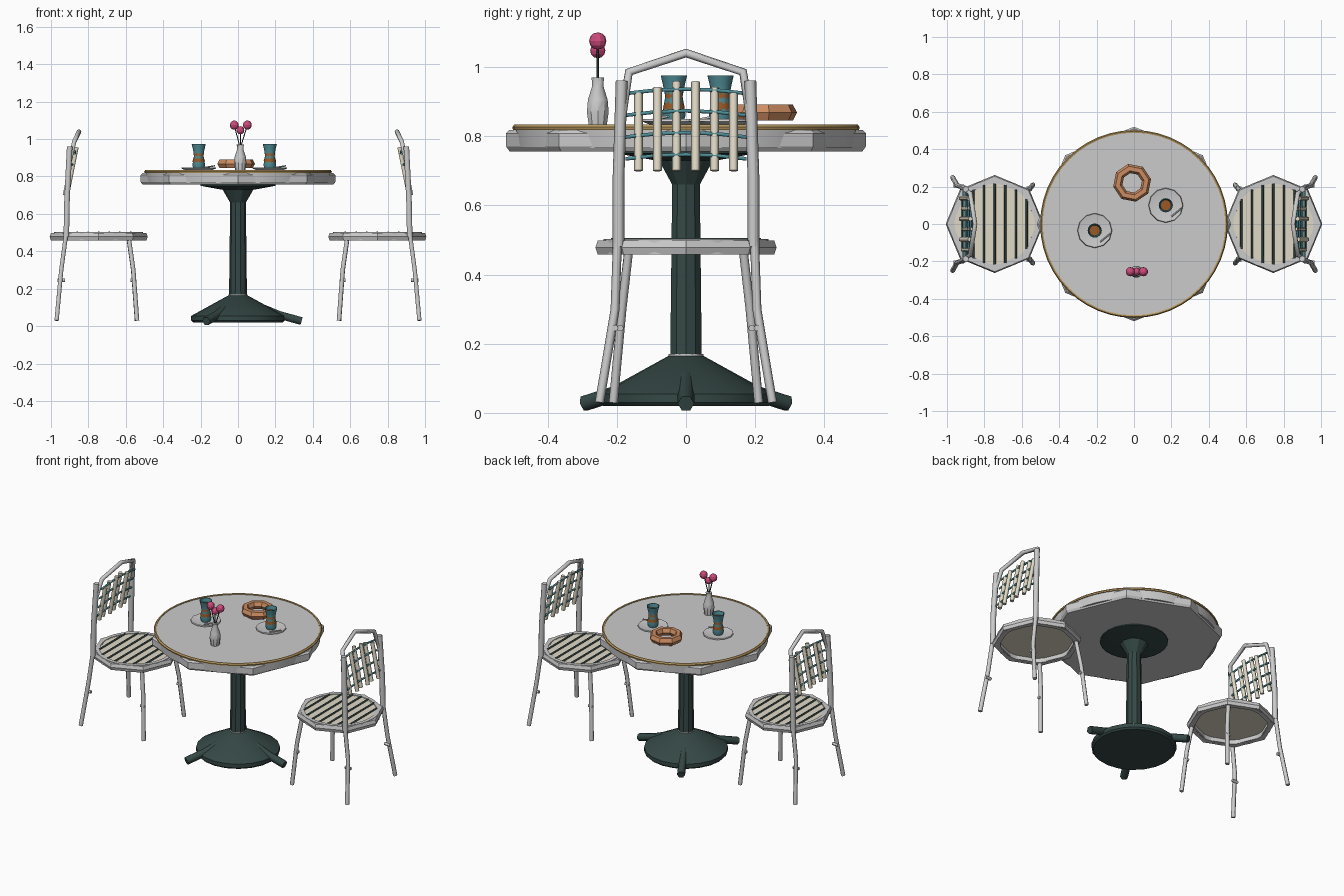
import bpy, math
from math import sin, cos, pi, radians

if "Cube" in bpy.data.objects:
    bpy.data.objects.remove(bpy.data.objects["Cube"])

def mat(name, c):
    m = bpy.data.materials.new(name)
    m.diffuse_color = (*c, 1)
    m.use_nodes = True
    m.node_tree.nodes["Principled BSDF"].inputs["Base Color"].default_value = m.diffuse_color
    return m

GREEN = mat("dark_green", (0.035, 0.065, 0.06))
TEAL = mat("teal", (0.08, 0.27, 0.31))
CREAM = mat("cream", (0.74, 0.69, 0.56))
GOLD = mat("gold", (0.5, 0.33, 0.12))
BREAD = mat("bread", (0.6, 0.26, 0.12))
TEA = mat("tea", (0.32, 0.1, 0.02))
PINK = mat("pink", (0.6, 0.07, 0.2))

def finish(o, name, m=None, smooth=True):
    o.name = name
    if m:
        o.data.materials.append(m)
    bpy.context.view_layer.objects.active = o
    for other in bpy.context.selected_objects:
        other.select_set(False)
    o.select_set(True)
    if smooth:
        bpy.ops.object.shade_smooth_by_angle(angle=radians(35))
    return o

def lathe(name, prof, at=(0, 0), n=32, m=None, closed=False, smooth=True, rot=0):
    """Revolve (radius, z) points; closed joins the last point to the first."""
    k = len(prof)
    v = [(at[0] + r * cos(rot + 2 * pi * i / n), at[1] + r * sin(rot + 2 * pi * i / n), z)
         for i in range(n) for r, z in prof]
    f = []
    for i in range(n):
        j = (i + 1) % n
        for a in range(k if closed else k - 1):
            b = (a + 1) % k
            f.append((i * k + a, j * k + a, j * k + b, i * k + b))
    if not closed:
        f.append([i * k for i in reversed(range(n))])
        f.append([i * k + k - 1 for i in range(n)])
    me = bpy.data.meshes.new(name)
    me.from_pydata(v, [], f)
    o = bpy.data.objects.new(name, me)
    bpy.context.collection.objects.link(o)
    return finish(o, name, m, smooth)

def tube(name, pts, r, m=None, res=1):
    """Round rod through the points, as mesh."""
    cu = bpy.data.curves.new(name, 'CURVE')
    cu.dimensions = '3D'
    cu.bevel_depth, cu.bevel_resolution, cu.use_fill_caps = r, res, True
    s = cu.splines.new('POLY')
    s.points.add(len(pts) - 1)
    for p, q in zip(s.points, pts):
        p.co = (*q, 1)
    o = bpy.data.objects.new(name, cu)
    bpy.context.collection.objects.link(o)
    for other in bpy.context.selected_objects:
        other.select_set(False)
    bpy.context.view_layer.objects.active = o
    o.select_set(True)
    bpy.ops.object.convert(target='MESH')
    return finish(bpy.context.object, name, m, False)

def ball(name, at, r, m):
    bpy.ops.mesh.primitive_uv_sphere_add(segments=10, ring_count=6, radius=r, location=at)
    return finish(bpy.context.object, name, m, False)

# table top, faceted apron and gold edging
lathe("table_top", [(0.49, 0.765), (0.495, 0.828)], n=48)
lathe("table_apron", [(0.51, 0.756), (0.52, 0.77), (0.52, 0.808), (0.51, 0.818)], n=8, smooth=False)
lathe("table_gold_edge", [(0.488, 0.818), (0.5, 0.818), (0.502, 0.826), (0.496, 0.834), (0.488, 0.832)],
      n=48, m=GOLD, closed=True)

# pedestal
lathe("table_mount", [(0.09, 0.73), (0.2, 0.75), (0.2, 0.762)], n=24, m=GREEN)
lathe("table_column", [(0.048, 0.15), (0.042, 0.66), (0.085, 0.735)], n=10, m=GREEN, smooth=False)
lathe("column_collar", [(0.05, 0.162), (0.05, 0.17)], n=16)
lathe("table_base", [(0.24, 0.02), (0.25, 0.03), (0.25, 0.055), (0.05, 0.165)], n=20, m=GREEN)
for i in range(3):
    a = 2 * pi * i / 3
    tube(f"base_foot_{i}", [(d * cos(a), d * sin(a), z) for d, z in
         ((0.05, 0.13), (0.22, 0.06), (0.34, 0.027))], 0.024, GREEN)

# saucers, tea glasses, tea and spoons
for i, at in enumerate([(-0.21, -0.035), (0.17, 0.1)]):
    x, y = at
    lathe(f"saucer_{i}", [(0.06, 0.829), (0.093, 0.843), (0.09, 0.849), (0.05, 0.842)], at, 12)
    lathe(f"tea_glass_{i}", [(0.028, 0.842), (0.034, 0.86), (0.03, 0.885), (0.025, 0.915), (0.032, 0.95),
          (0.038, 0.975), (0.034, 0.975), (0.028, 0.945)], at, 16, TEAL)
    lathe(f"tea_{i}", [(0.03, 0.852), (0.0325, 0.885), (0.026, 0.905), (0.029, 0.951)], at, 10, TEA)
    tube(f"spoon_{i}", [(x + 0.03, y - 0.06, 0.848), (x + 0.085, y - 0.015, 0.857)], 0.004)

# ring bread
lathe("ring_bread", [(0.078 + 0.025 * cos(t * pi / 3), 0.868 + 0.027 * sin(t * pi / 3)) for t in range(6)],
      (-0.01, 0.22), 8, BREAD, closed=True, smooth=False, rot=0.2)

# vase with flowers
lathe("vase", [(0.027, 0.828), (0.033, 0.87), (0.03, 0.905), (0.017, 0.945), (0.019, 0.97)],
      (0.012, -0.255), 10)
for i, (x, z) in enumerate([(-0.02, 1.075), (0.05, 1.075), (0.013, 1.047)]):
    tube(f"flower_stem_{i}", [(0.012, -0.255, 0.95), (x, -0.255, z)], 0.003, GREEN)
    ball(f"flower_{i}", (x, -0.255, z), 0.025 if i < 2 else 0.022, PINK)

def back_x(z):
    """Lean of the chair back at a height."""
    return 0.918 - 0.06 * max(0, z - 0.7) / 0.3

# two chairs facing the table
for s, side in ((-1, "left"), (1, "right")):
    c = (s * 0.745, 0)
    P = lambda x, y, z: (s * x, y, z)
    # seat: faceted outer hoop, round inner hoop, woven panel
    lathe(f"{side}_seat_hoop", [(0.238, 0.46), (0.255, 0.458), (0.262, 0.478), (0.255, 0.499), (0.225, 0.499),
          (0.222, 0.46)], c, 8, closed=True, smooth=False)
    lathe(f"{side}_seat_inner_hoop", [(0.215, 0.458), (0.238, 0.458), (0.238, 0.502), (0.215, 0.502)],
          c, 32, closed=True)
    lathe(f"{side}_seat_panel", [(0.22, 0.486), (0.22, 0.498)], c, 32, m=CREAM)
    for i in range(7):
        d = (i - 3) * 0.057
        h = math.sqrt(0.217 ** 2 - d * d)
        tube(f"{side}_seat_cord_{i}", [(c[0] + d, -h, 0.501), (c[0] + d, h, 0.501)], 0.006, GREEN)
    # back frame running from rear feet over the arch
    half = [(0.97, 0.25, 0.03), (0.945, 0.205, 0.3), (0.918, 0.198, 0.5), (0.912, 0.198, 0.72),
            (0.905, 0.185, 0.86), (0.876, 0.165, 0.985)]
    path = [P(*p) for p in half] + [P(0.85, 0, 1.04)] + [P(x, -y, z) for x, y, z in reversed(half)]
    tube(f"{side}_back_frame", path, 0.013)
    for k, e in ((-1, "a"), (1, "b")):
        tube(f"{side}_upright_sleeve_{e}", [P(0.918, k * 0.195, 0.48), P(0.914, k * 0.195, 0.68),
             P(0.9, k * 0.186, 0.96)], 0.017)
        tube(f"{side}_front_leg_{e}", [P(0.54, k * 0.21, 0.03), P(0.56, k * 0.185, 0.3),
             P(0.585, k * 0.165, 0.475)], 0.013)
        tube(f"{side}_rear_leg_stub_{e}", [P(0.925, k * 0.205, 0.245), P(0.965, k * 0.205, 0.245)], 0.01)
        tube(f"{side}_front_leg_stub_{e}", [P(0.545, k * 0.19, 0.245), P(0.575, k * 0.19, 0.245)], 0.01)
    # woven back: cream uprights and arched teal cross cords
    for i in range(6):
        y = (i - 2.5) * 0.055
        top = 0.965 - 0.3 * abs(y)
        tube(f"{side}_back_slat_{i}", [P(back_x(z) + (0.008 if i % 2 else -0.004), y, z)
             for z in (0.7, 0.83, top)], 0.0125, CREAM)
    for j in range(4):
        z = 0.735 + 0.063 * j
        tube(f"{side}_back_cord_{j}", [P(back_x(z), y, z + 0.012 * (1 - (y / 0.17) ** 2))
             for y in (-0.175, -0.09, 0, 0.09, 0.175)], 0.006, TEAL)
